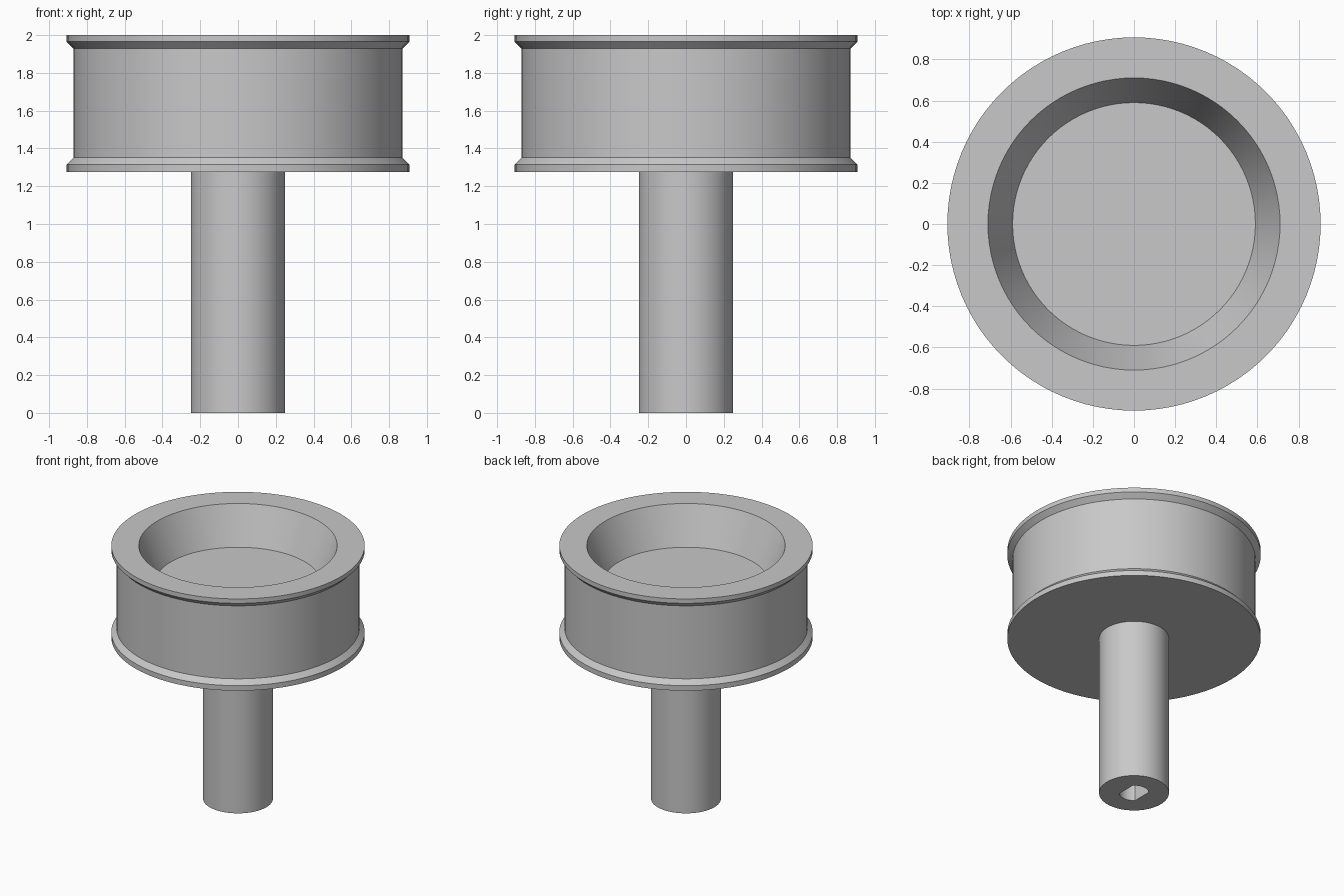
import bpy
import bmesh
from math import cos, sin, pi, asin, radians

SEGMENTS = 96

cube = bpy.data.objects.get("Cube")
if cube:
    bpy.data.objects.remove(cube, do_unlink=True)

grey = bpy.data.materials.new("light grey")
grey.use_nodes = True
colour = (0.58, 0.58, 0.58, 1)
grey.diffuse_color = colour
grey.node_tree.nodes["Principled BSDF"].inputs["Base Color"].default_value = colour


def make_object(name, bm):
    bmesh.ops.recalc_face_normals(bm, faces=bm.faces)
    mesh = bpy.data.meshes.new(name)
    bm.to_mesh(mesh)
    bm.free()
    mesh.materials.append(grey)
    obj = bpy.data.objects.new(name, mesh)
    bpy.context.collection.objects.link(obj)
    return obj


def stack_rings(name, rings):
    """Join closed rings of points into a solid, capped at both ends."""
    bm = bmesh.new()
    loops = [[bm.verts.new(p) for p in ring] for ring in rings]
    for a, b in zip(loops, loops[1:]):
        n = len(a)
        for i in range(n):
            j = (i + 1) % n
            bm.faces.new((a[i], a[j], b[j], b[i]))
    bm.faces.new(loops[0])
    bm.faces.new(loops[-1])
    return make_object(name, bm)


def circle(r, z):
    return [(r * cos(2 * pi * i / SEGMENTS), r * sin(2 * pi * i / SEGMENTS), z)
            for i in range(SEGMENTS)]


def lathe(name, profile):
    return stack_rings(name, [circle(r, z) for r, z in profile])


def smooth(obj):
    bpy.ops.object.select_all(action="DESELECT")
    obj.select_set(True)
    bpy.context.view_layer.objects.active = obj
    bpy.ops.object.shade_smooth_by_angle(angle=radians(20))


# Flanged wheel with a tapered cup in its top
wheel = lathe("flanged_wheel", [
    (0.907, 1.275), (0.907, 1.315), (0.87, 1.352), (0.87, 1.928),
    (0.907, 1.965), (0.907, 2.0), (0.71, 2.0), (0.59, 1.71)])

# Round shaft below the wheel
shaft = lathe("shaft", [(0.25, 0), (0.25, 1.29)])

# Socket with two flat sides, cut up into the shaft
socket_radius, socket_half_width, socket_depth = 0.107, 0.075, 0.6
half_arc = asin(socket_half_width / socket_radius)
outline = []
for middle in (pi / 2, -pi / 2):
    for step in range(13):
        a = middle + half_arc * (step / 6 - 1)
        outline.append((socket_radius * cos(a), socket_radius * sin(a)))
cutter = stack_rings("socket_cutter", [
    [(x, y, z) for x, y in outline] for z in (-0.1, socket_depth)])
cutter.hide_render = True

cut = shaft.modifiers.new("socket", "BOOLEAN")
cut.operation = "DIFFERENCE"
cut.solver = "EXACT"
cut.object = cutter
bpy.context.view_layer.objects.active = shaft
bpy.ops.object.modifier_apply(modifier=cut.name)
bpy.data.objects.remove(cutter, do_unlink=True)

for part in (wheel, shaft):
    smooth(part)
